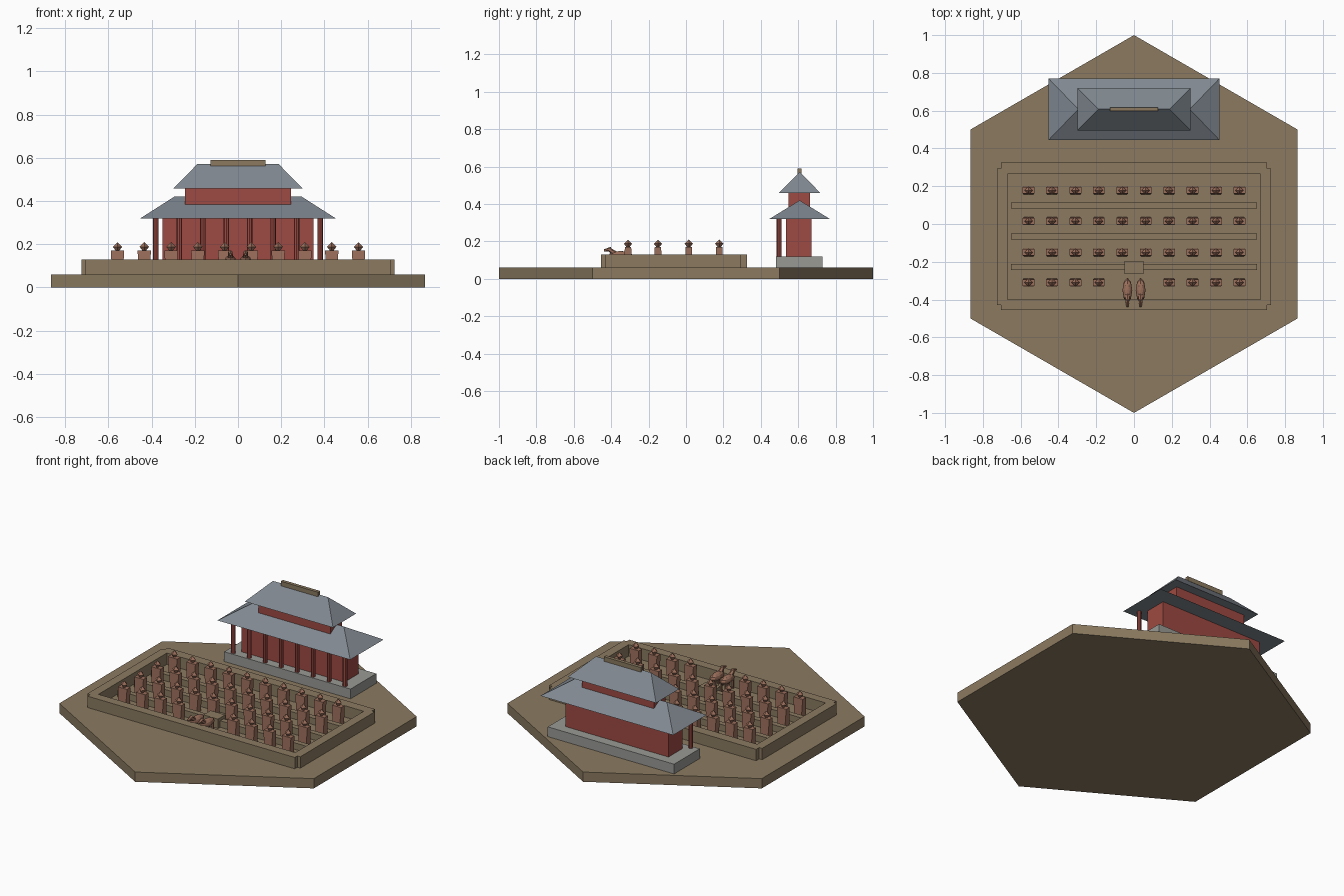
import bpy, bmesh, math
from mathutils import Matrix, Vector

if "Cube" in bpy.data.objects:
    bpy.data.objects.remove(bpy.data.objects["Cube"])


def material(name, hex_code):
    def lin(c):
        return c / 12.92 if c <= 0.04045 else ((c + 0.055) / 1.055) ** 2.4
    m = bpy.data.materials.new(name)
    rgb = [lin(int(hex_code[i:i + 2], 16) / 255) for i in (0, 2, 4)]
    m.diffuse_color = (*rgb, 1)
    m.use_nodes = True
    m.node_tree.nodes["Principled BSDF"].inputs["Base Color"].default_value = m.diffuse_color
    return m


EARTH = material("earth", "8B7A60")
STONE = material("grey stone", "999995")
RED = material("red timber", "9E4A42")
TILE = material("roof tile", "808890")
CLAY = material("terracotta", "9C705C")


def finish(name, bm, mat):
    bmesh.ops.recalc_face_normals(bm, faces=bm.faces)
    me = bpy.data.meshes.new(name)
    bm.to_mesh(me)
    bm.free()
    me.materials.append(mat)
    ob = bpy.data.objects.new(name, me)
    bpy.context.collection.objects.link(ob)
    return ob


def frustum(bm, bottom, top):
    """Solid between two rectangles, each (x0, x1, y0, y1, z)."""
    rings = []
    for x0, x1, y0, y1, z in (bottom, top):
        rings.append([bm.verts.new((x, y, z))
                      for x, y in ((x0, y0), (x1, y0), (x1, y1), (x0, y1))])
    a, b = rings
    bm.faces.new(a[::-1])
    bm.faces.new(b)
    for i in range(4):
        j = (i + 1) % 4
        bm.faces.new((a[i], a[j], b[j], b[i]))


def box(name, x0, x1, y0, y1, z0, z1, mat):
    bm = bmesh.new()
    frustum(bm, (x0, x1, y0, y1, z0), (x0, x1, y0, y1, z1))
    return finish(name, bm, mat)


def hip_roof(name, half_x, y0, y1, z0, ridge_x, z1):
    bm = bmesh.new()
    yc = (y0 + y1) / 2
    e = [bm.verts.new((x, y, z0)) for x, y in
         ((-half_x, y0), (half_x, y0), (half_x, y1), (-half_x, y1))]
    l, r = (bm.verts.new((x, yc, z1)) for x in (-ridge_x, ridge_x))
    for f in ((e[3], e[2], e[1], e[0]), (e[0], e[1], r, l), (e[1], e[2], r),
              (e[2], e[3], l, r), (e[3], e[0], l)):
        bm.faces.new(f)
    return finish(name, bm, TILE)


def cone_between(bm, p, q, r1, r2, sides=6):
    p, q = Vector(p), Vector(q)
    d = q - p
    m = Matrix.Translation((p + q) / 2) @ d.to_track_quat('Z', 'Y').to_matrix().to_4x4()
    bmesh.ops.create_cone(bm, cap_ends=True, segments=sides, radius1=r1,
                          radius2=r2, depth=d.length, matrix=m)


# Hexagonal ground slab
bm = bmesh.new()
bmesh.ops.create_cone(bm, cap_ends=True, segments=6, radius1=1, radius2=1, depth=0.06,
                      matrix=Matrix.Translation((0, 0, 0.03)))
v = max(bm.verts, key=lambda k: k.co.y)
if v.co.y < 0.99:
    bmesh.ops.rotate(bm, verts=bm.verts, matrix=Matrix.Rotation(math.pi / 6, 3, 'Z'))
finish("ground_slab", bm, EARTH)

# Pit walls and the low partitions between the rows
box("pit_wall_front", -0.705, 0.705, -0.455, -0.40, 0.06, 0.13, EARTH)
box("pit_wall_back", -0.705, 0.705, 0.265, 0.325, 0.06, 0.13, EARTH)
for side, x0, x1 in (("left", -0.725, -0.67), ("right", 0.67, 0.725)):
    box("pit_wall_" + side, x0, x1, -0.43, 0.295, 0.06, 0.13, EARTH)
for y in (0.098, -0.066, -0.228):
    box("pit_partition", -0.65, 0.65, y - 0.016, y + 0.016, 0.06, 0.10, EARTH)

# Clay soldiers: tapered body with a faceted head, sharing one mesh
bm = bmesh.new()
frustum(bm, (-0.025, 0.025, -0.021, 0.021, 0.06), (-0.031, 0.031, -0.017, 0.017, 0.17))
cone_between(bm, (0, 0, 0.166), (0, 0, 0.188), 0.005, 0.022, 4)
cone_between(bm, (0, 0, 0.188), (0, 0, 0.21), 0.022, 0.0, 4)
soldier = finish("soldier", bm, CLAY)
spots = [(-0.558 + 0.124 * c, y) for y in (0.178, 0.015, -0.15, -0.31)
         for c in range(10) if not (y < -0.3 and c in (4, 5))]
soldier.location = (*spots[0], 0)
for x, y in spots[1:]:
    ob = soldier.copy()
    ob.location = (x, y, 0)
    bpy.context.collection.objects.link(ob)

# Chariot and its two horses
box("chariot_box", -0.05, 0.05, -0.265, -0.195, 0.06, 0.118, EARTH)
for x in (-0.035, 0.035):
    bm = bmesh.new()
    bmesh.ops.create_uvsphere(
        bm, u_segments=8, v_segments=6, radius=1,
        matrix=Matrix.Translation((x, -0.35, 0.125)) @ Matrix.Diagonal((0.026, 0.065, 0.024, 1)))
    cone_between(bm, (x, -0.375, 0.132), (x, -0.412, 0.158), 0.016, 0.010)
    cone_between(bm, (x, -0.400, 0.160), (x, -0.438, 0.152), 0.012, 0.006)
    for dx in (-0.014, 0.014):
        for y in (-0.385, -0.315):
            cone_between(bm, (x + dx, y, 0.06), (x + dx, y, 0.12), 0.006, 0.007, 5)
    finish("horse", bm, CLAY)

# Hall: plinth, two storeys, porch columns, two hip roofs and a ridge beam
box("hall_plinth", -0.43, 0.43, 0.48, 0.73, 0.06, 0.12, STONE)
box("hall_lower_storey", -0.35, 0.35, 0.535, 0.67, 0.12, 0.325, RED)
bm = bmesh.new()
for i in range(8):
    x = -0.38 + i * 0.76 / 7
    cone_between(bm, (x, 0.498, 0.12), (x, 0.498, 0.325), 0.013, 0.013, 8)
finish("porch_columns", bm, RED)
hip_roof("lower_roof", 0.452, 0.445, 0.77, 0.32, 0.295, 0.42)
box("hall_upper_storey", -0.245, 0.245, 0.548, 0.662, 0.35, 0.46, RED)
hip_roof("upper_roof", 0.30, 0.495, 0.72, 0.458, 0.187, 0.572)
box("ridge_beam", -0.127, 0.127, 0.597, 0.618, 0.562, 0.59, EARTH)
